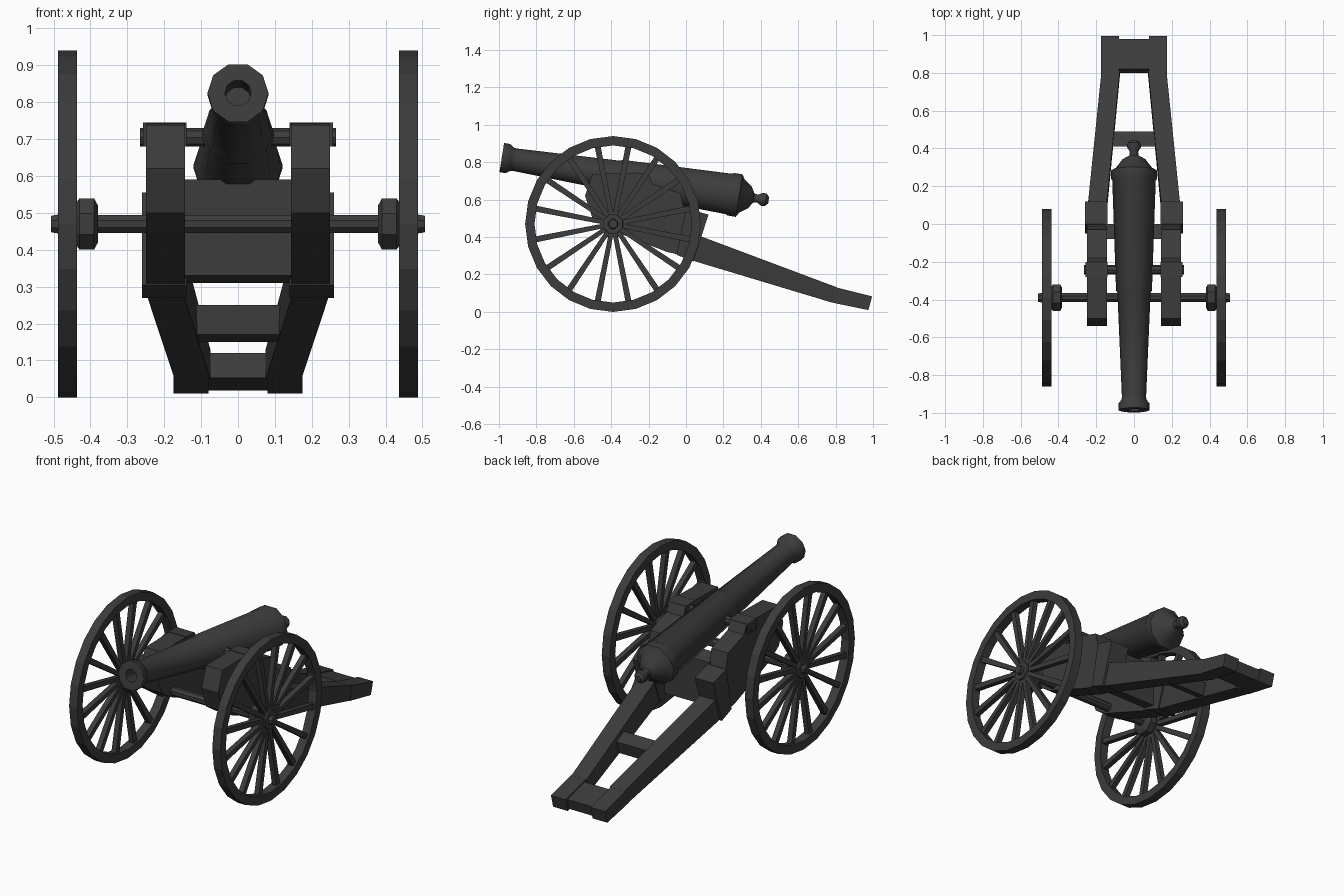
import bpy, bmesh
from math import sin, cos, pi
from mathutils import Vector

if "Cube" in bpy.data.objects:
    bpy.data.objects.remove(bpy.data.objects["Cube"])

iron = bpy.data.materials.new("dark_iron")
iron.diffuse_color = (0.045, 0.045, 0.045, 1)
iron.use_nodes = True
iron.node_tree.nodes["Principled BSDF"].inputs["Base Color"].default_value = iron.diffuse_color


def finish(name, bm, mirror=False, smooth=False):
    bmesh.ops.recalc_face_normals(bm, faces=bm.faces)
    me = bpy.data.meshes.new(name)
    bm.to_mesh(me)
    bm.free()
    me.materials.append(iron)
    ob = bpy.data.objects.new(name, me)
    bpy.context.collection.objects.link(ob)
    if mirror:
        m = ob.modifiers.new("Mirror", 'MIRROR')
        m.use_axis[0] = True
    if smooth:
        bpy.context.view_layer.objects.active = ob
        ob.select_set(True)
        bpy.ops.object.shade_smooth_by_angle(angle=0.7)
        ob.select_set(False)
    return ob


def loft(bm, sections):
    """Skin equal-length loops of points and cap both ends."""
    rings = [[bm.verts.new(p) for p in s] for s in sections]
    n = len(rings[0])
    for a, b in zip(rings, rings[1:]):
        for i in range(n):
            bm.faces.new((a[i], a[(i + 1) % n], b[(i + 1) % n], b[i]))
    bm.faces.new(rings[0])
    bm.faces.new(rings[-1])


def prism(name, profile, x0, x1, mirror=False):
    """Side profile in (y, z), extruded from x0 to x1."""
    bm = bmesh.new()
    loft(bm, [[(x, y, z) for y, z in profile] for x in (x0, x1)])
    return finish(name, bm, mirror)


def turned(name, profile, origin, axis, sides, closed=False, mirror=False, smooth=False, phase=0.0):
    """Turn a (distance, radius) profile around an axis."""
    bm = bmesh.new()
    d = Vector(axis).normalized()
    u = Vector((1, 0, 0)) if abs(d.x) < 0.5 else Vector((0, 1, 0))
    v = d.cross(u)
    secs = []
    for t, r in profile:
        secs.append([Vector(origin) + d * t + (u * cos(a) + v * sin(a)) * r
                     for a in [2 * pi * i / sides + phase for i in range(sides)]])
    if closed:
        rings = [[bm.verts.new(p) for p in s] for s in secs]
        for a, b in zip(rings, rings[1:] + rings[:1]):
            for i in range(sides):
                j = (i + 1) % sides
                bm.faces.new((a[i], a[j], b[j], b[i]))
    else:
        loft(bm, secs)
    return finish(name, bm, mirror, smooth)


# Barrel with bore, muzzle swell, reinforce step, base ring and knob
MUZZLE, AXIS = (0, -0.985, 0.825), (0, 0.987, -0.158)
turned("barrel", [(0.12, 0.036), (0, 0.036), (0, 0.083), (0.035, 0.083), (0.055, 0.066),
                  (0.07, 0.064), (0.63, 0.088), (0.64, 0.095), (1.23, 0.115),
                  (1.24, 0.121), (1.285, 0.121), (1.30, 0.095), (1.345, 0.06),
                  (1.365, 0.025), (1.385, 0.022), (1.41, 0.037), (1.43, 0.035), (1.445, 0.018)],
       MUZZLE, AXIS, 10, smooth=True, phase=pi / 10 * 0)

# Trunnions
turned("trunnions", [(-0.265, 0.025), (0.265, 0.025)], (0, -0.243, 0.705), (1, 0, 0), 8)

# Wheels: rim, spokes, hub
WY, WZ = -0.39, 0.47
C = (0, WY, WZ)
turned("wheel_rim", [(0.436, 0.42), (0.488, 0.42), (0.488, 0.47), (0.436, 0.47)],
       C, (1, 0, 0), 24, closed=True, mirror=True)
bm = bmesh.new()
for k in range(16):
    a = 2 * pi * (k + 0.5) / 16
    r, t = Vector((0, cos(a), sin(a))), Vector((0, -sin(a), cos(a)))
    mid = Vector((0.461, WY, WZ))
    loft(bm, [[mid + r * rad + t * (w * s) + Vector((0.015 * q, 0, 0))
               for s, q in ((-1, -1), (1, -1), (1, 1), (-1, 1))]
              for rad, w in ((0.04, 0.012), (0.43, 0.016))])
finish("wheel_spokes", bm, mirror=True)
turned("wheel_hub", [(0.38, 0.055), (0.39, 0.075), (0.43, 0.075), (0.44, 0.06), (0.487, 0.055),
                     (0.487, 0.028), (0.507, 0.024)], C, (1, 0, 0), 8, mirror=True, phase=pi / 8)

# Axle
turned("axle", [(-0.40, 0.026), (0.40, 0.026)], C, (1, 0, 0), 8, phase=pi / 8)

# Stepped carriage cheeks
prism("carriage_cheek", [(-0.54, 0.62), (-0.50, 0.738), (-0.27, 0.742), (-0.20, 0.735), (-0.18, 0.685),
                         (-0.03, 0.635), (-0.01, 0.55), (0.08, 0.53), (0.04, 0.29),
                         (-0.10, 0.32), (-0.42, 0.445), (-0.50, 0.50)], 0.143, 0.25, True)
# Iron strap block at the rear of each cheek
prism("cheek_end_block", [(0.0, 0.555), (0.12, 0.52), (0.04, 0.27), (-0.05, 0.305)],
      0.14, 0.26, True)

# Trunnion cap plates
prism("trunnion_cap", [(-0.28, 0.745), (-0.20, 0.74), (-0.20, 0.68), (-0.28, 0.68)],
      0.139, 0.258, True)

# Transoms between the cheeks
prism("transom", [(-0.08, 0.59), (0.0, 0.565), (0.0, 0.31), (-0.08, 0.33)], -0.15, 0.15)

# Converging trail beams
bm = bmesh.new()
loft(bm, [[(xi, yt, zt), (xo, yt, zt), (xo, yb, zb), (xi, yb, zb)]
          for xi, xo, yt, zt, yb, zb in ((0.15, 0.25, 0.05, 0.415, 0.0, 0.285),
                                         (0.075, 0.172, 0.81, 0.13, 0.78, 0.05))])
finish("trail_beam", bm, mirror=True)

# Trail cross bar and end plates
prism("trail_cross_bar", [(0.41, 0.25), (0.49, 0.222), (0.47, 0.15), (0.41, 0.17)], -0.125, 0.125)
prism("trail_end_side", [(0.80, 0.132), (0.995, 0.083), (0.975, 0.01), (0.78, 0.05)], 0.08, 0.175, True)
prism("trail_end_plate", [(0.82, 0.12), (0.98, 0.08), (0.963, 0.018), (0.80, 0.053)], -0.085, 0.085)
